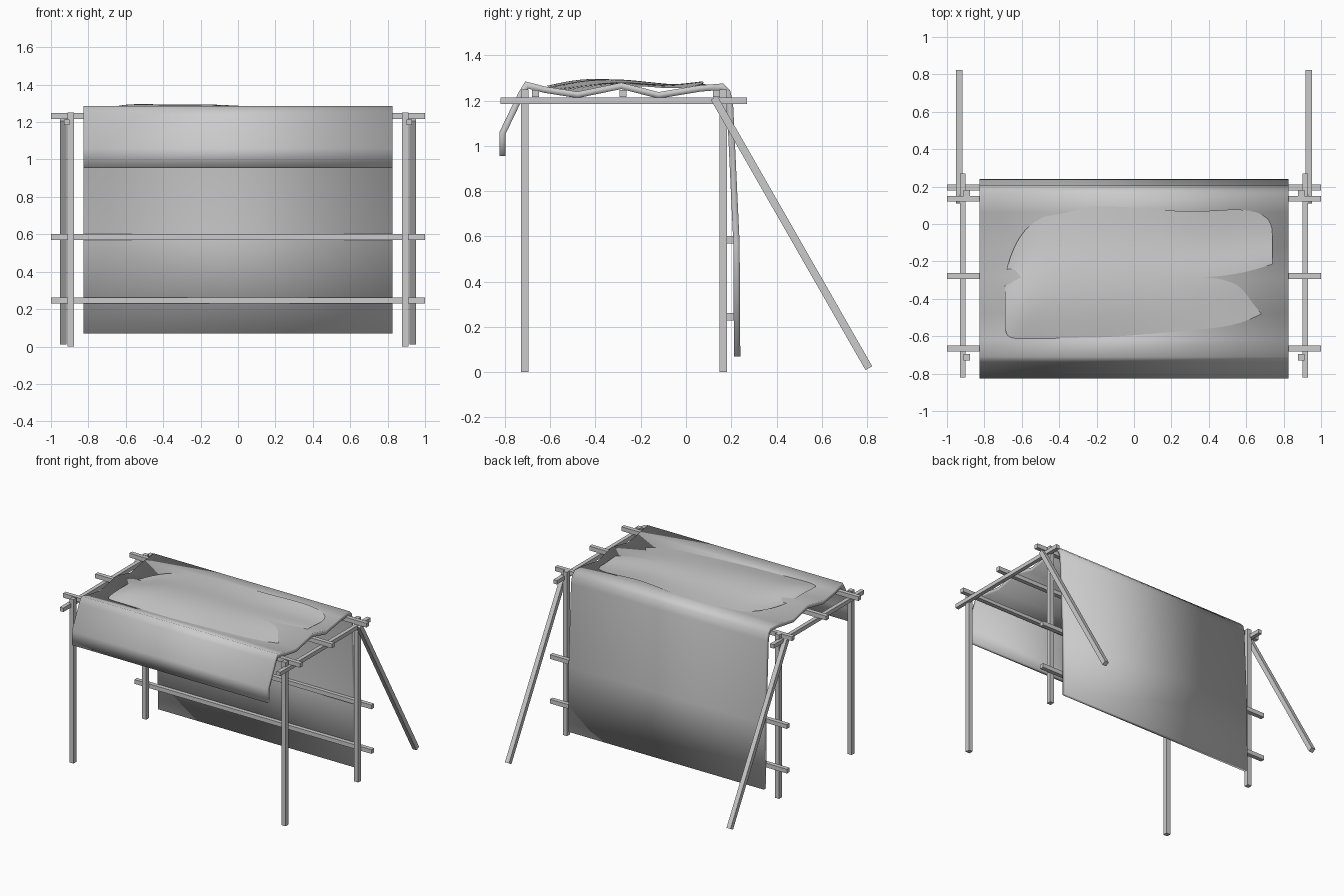
import bpy, bmesh, math
from mathutils import Vector

cube = bpy.data.objects.get("Cube")
if cube:
    bpy.data.objects.remove(cube, do_unlink=True)

grey = bpy.data.materials.new("plain grey")
grey.use_nodes = True
colour = (0.6, 0.6, 0.6, 1)
grey.diffuse_color = colour
grey.node_tree.nodes["Principled BSDF"].inputs["Base Color"].default_value = colour


def add_object(name, bm):
    bmesh.ops.recalc_face_normals(bm, faces=bm.faces)
    mesh = bpy.data.meshes.new(name)
    bm.to_mesh(mesh)
    bm.free()
    mesh.materials.append(grey)
    obj = bpy.data.objects.new(name, mesh)
    bpy.context.collection.objects.link(obj)
    return obj


def box(name, centre, size, tilt=0):
    bm = bmesh.new()
    bmesh.ops.create_cube(bm, size=1)
    bmesh.ops.scale(bm, vec=size, verts=bm.verts)
    obj = add_object(name, bm)
    obj.location = centre
    obj.rotation_euler.x = tilt
    return obj


def sheet(name, rows):
    bm = bmesh.new()
    grid = [[bm.verts.new(p) for p in row] for row in rows]
    for a, b in zip(grid, grid[1:]):
        for i in range(len(a) - 1):
            bm.faces.new((a[i], a[i + 1], b[i + 1], b[i]))
    return add_object(name, bm)


def smooth(obj, angle):
    bpy.ops.object.select_all(action="DESELECT")
    obj.select_set(True)
    bpy.context.view_layer.objects.active = obj
    bpy.ops.object.shade_smooth_by_angle(angle=math.radians(angle))


# Posts, side rails and slanted braces on both ends
T = 0.034
for side, s in (("left", 1), ("right", -1)):
    for end, y in (("front", -0.712), ("back", 0.164)):
        box(f"{end}_post_{side}", (s * 0.895, y, 0.625), (T, T, 1.25))
    box(f"side_rail_{side}", (s * 0.915, -0.275, 1.2), (0.03, 1.09, 0.03))
    top, foot = Vector((s * 0.935, 0.124, 1.213)), Vector((s * 0.935, 0.808, 0.018))
    d = foot - top
    box(f"back_brace_{side}", (top + foot) / 2, (T, T, d.length), math.atan2(-d.y, d.z))

# Roof beams and rails behind the back posts
for i, y in enumerate((-0.665, -0.278, 0.135)):
    box(f"roof_beam_{i + 1}", (0, y, 1.232), (2, 0.032, 0.032))
for i, z in enumerate((0.245, 0.585)):
    box(f"back_rail_{i + 1}", (0, 0.196, z), (2, 0.032, 0.032))

# Draped cloth: front flap, sagging roof, rounded back edge, long back drop
profile = [(-0.825, 0.955), (-0.825, 1.06), (-0.738, 1.24), (-0.71, 1.285),
           (-0.62, 1.262), (-0.48, 1.24), (-0.285, 1.28), (-0.12, 1.238),
           (0.06, 1.268), (0.165, 1.276), (0.195, 1.245), (0.208, 1.19),
           (0.237, 0.57), (0.24, 0.07)]
cloth = sheet("draped_cloth", [[(x, y, z) for x in (-0.825, 0.825)] for y, z in profile])
if cloth.data.polygons[5].normal.z < 0:
    cloth.data.flip_normals()
thick = cloth.modifiers.new("thickness", "SOLIDIFY")
thick.thickness = 0.028
thick.offset = -1
thick.use_even_offset = True
smooth(cloth, 50)

# Rumpled layer on the roof: heights by column (x) and row (y, front to back)
columns = [
    (-0.69, -0.61, -0.25, (1.262, 1.272, 1.275, 1.272, 1.27)),
    (-0.60, -0.615, 0.00, (1.268, 1.308, 1.296, 1.262, 1.26)),
    (-0.38, -0.61, 0.08, (1.262, 1.292, 1.294, 1.272, 1.268)),
    (-0.15, -0.605, 0.10, (1.26, 1.300, 1.298, 1.27, 1.272)),
    (0.08, -0.60, 0.08, (1.255, 1.280, 1.284, 1.262, 1.27)),
    (0.35, -0.59, 0.06, (1.25, 1.272, 1.288, 1.266, 1.29)),
    (0.58, -0.58, 0.09, (1.245, 1.262, 1.284, 1.258, 1.28)),
    (0.74, -0.45, 0.04, (1.235, 1.245, 1.270, 1.25, 1.262)),
]
rows = [[(x, y0 + (y1 - y0) * j / 4, zs[j]) for j in range(5)] for x, y0, y1, zs in columns]
rumple = sheet("rumpled_roof_layer", rows)
if rumple.data.polygons[0].normal.z < 0:
    rumple.data.flip_normals()
sub = rumple.modifiers.new("soft folds", "SUBSURF")
sub.levels = sub.render_levels = 2
smooth(rumple, 60)
